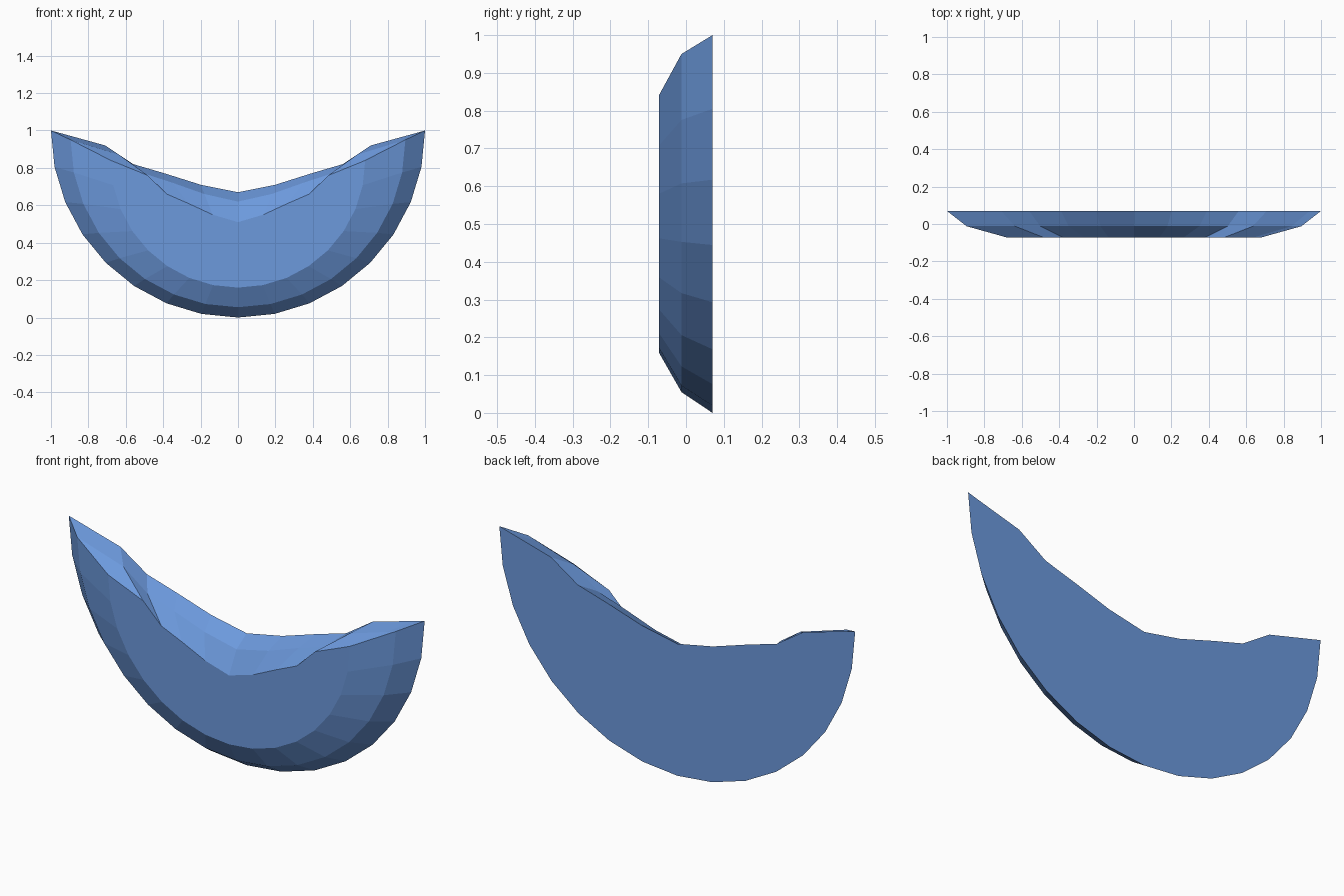
import bpy, bmesh, math

if "Cube" in bpy.data.objects:
    bpy.data.objects.remove(bpy.data.objects["Cube"])

# Upper edge of the crescent: x fraction, drop below the tips
half_edge = [(0.71, 0.08), (0.56, 0.18), (0.39, 0.23), (0.2, 0.29)]
upper = ([(-x, d) for x, d in half_edge] + [(0, 0.33)]
         + half_edge[::-1] + [(0.94, 0.017)])

# Layers from back to front: y, half width, height of the tips
layers = [(0.07, 1.0, 1.0), (-0.012, 0.895, 0.95), (-0.072, 0.68, 0.84)]


def crescent_loop(bm, y, r, tip):
    """Upper edge left to right, then the half circle back to the left tip."""
    pts = [(x * r, tip - d) for x, d in upper]
    for i in range(17):
        a = math.pi * i / 16
        pts.append((r * math.cos(a), tip - r * math.sin(a)))
    return [bm.verts.new((x, y, z)) for x, z in pts]


bm = bmesh.new()
loops = [crescent_loop(bm, *layer) for layer in layers]

# Sloping bands between layers
for a, b in zip(loops, loops[1:]):
    n = len(a)
    for i in range(n):
        j = (i + 1) % n
        bm.faces.new((a[i], a[j], b[j], b[i]))

# Flat back and front
caps = [bm.faces.new(loops[0]), bm.faces.new(loops[-1])]
bmesh.ops.triangulate(bm, faces=caps)
bmesh.ops.recalc_face_normals(bm, faces=bm.faces)

mesh = bpy.data.meshes.new("crescent")
bm.to_mesh(mesh)
bm.free()
crescent = bpy.data.objects.new("crescent", mesh)
bpy.context.collection.objects.link(crescent)

# Blue surface
mat = bpy.data.materials.new("blue")
mat.diffuse_color = (0.15, 0.32, 0.72, 1)
mat.use_nodes = True
mat.node_tree.nodes["Principled BSDF"].inputs["Base Color"].default_value = mat.diffuse_color
mesh.materials.append(mat)
